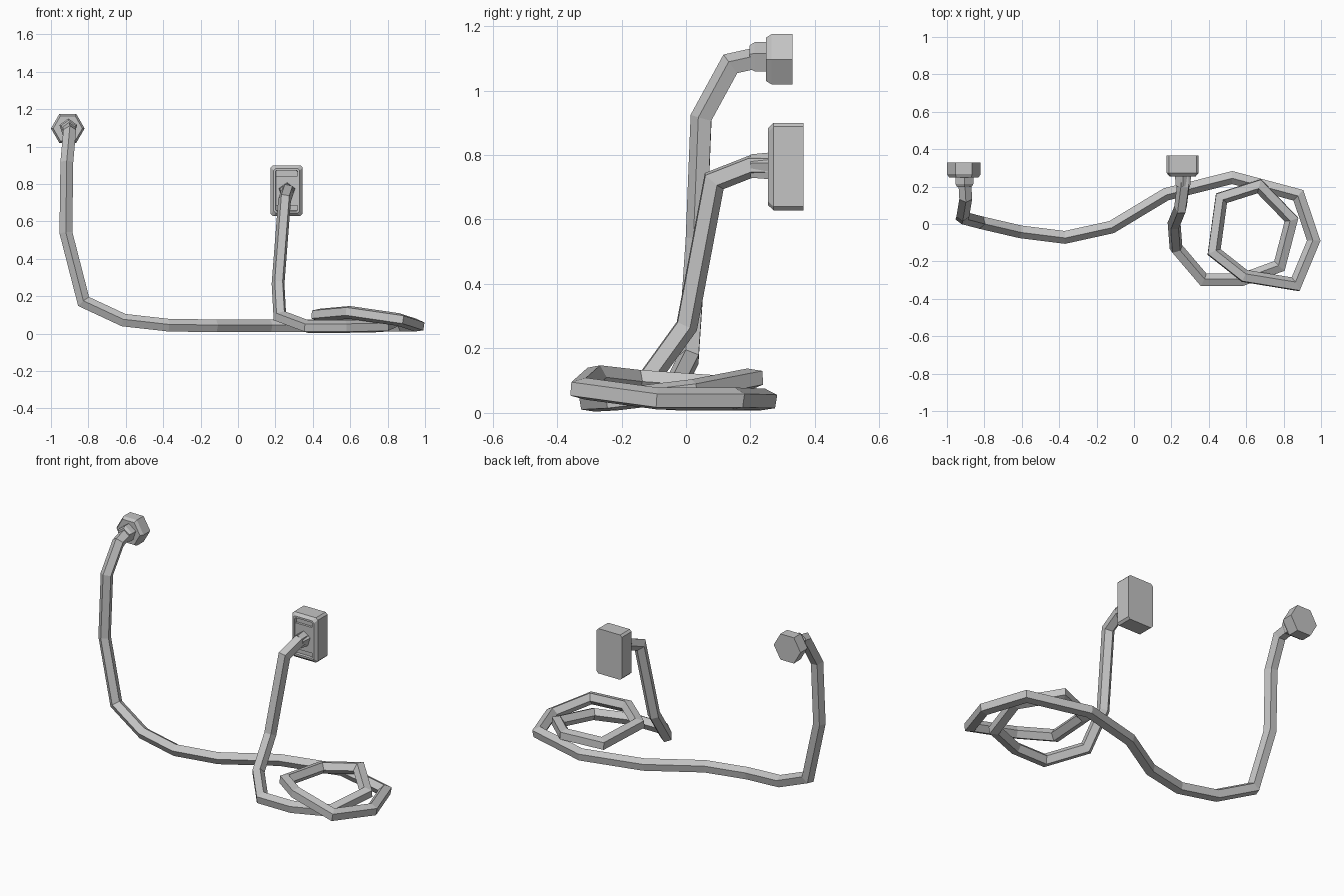
import bpy
import bmesh
from math import sin, cos, tau
from mathutils import Vector

if "Cube" in bpy.data.objects:
    bpy.data.objects.remove(bpy.data.objects["Cube"])

grey = bpy.data.materials.new("cable_grey")
grey.use_nodes = True
grey.diffuse_color = (0.55, 0.55, 0.55, 1)
grey.node_tree.nodes["Principled BSDF"].inputs["Base Color"].default_value = grey.diffuse_color


def finish(bm, name):
    bmesh.ops.recalc_face_normals(bm, faces=bm.faces)
    mesh = bpy.data.meshes.new(name)
    bm.to_mesh(mesh)
    bm.free()
    mesh.materials.append(grey)
    obj = bpy.data.objects.new(name, mesh)
    bpy.context.collection.objects.link(obj)
    return obj


def skin(bm, rings):
    """Bridge matching vertex rings and cap both ends."""
    rings = [[bm.verts.new(p) for p in ring] for ring in rings]
    n = len(rings[0])
    for a, b in zip(rings, rings[1:]):
        for i in range(n):
            j = (i + 1) % n
            bm.faces.new((a[i], a[j], b[j], b[i]))
    bm.faces.new(rings[0])
    bm.faces.new(rings[-1])


def sweep(name, path, radius, sides=5):
    """Tube along a path, with mitred corners and a twist-free frame."""
    pts = [Vector(p) for p in path]
    dirs = [(b - a).normalized() for a, b in zip(pts, pts[1:])]
    up = Vector((0, 0, 1))
    up = (up - dirs[0] * up.dot(dirs[0])).normalized()
    rings = []
    for k, p in enumerate(pts):
        before, after = dirs[max(k - 1, 0)], dirs[min(k, len(dirs) - 1)]
        normal = (before + after).normalized()
        side = before.cross(up)
        ring = []
        for i in range(sides):
            a = tau * i / sides
            offset = (up * cos(a) + side * sin(a)) * radius
            offset -= before * (offset.dot(normal) / before.dot(normal))
            ring.append(p + offset)
        rings.append(ring)
        up = before.rotation_difference(after) @ up
    bm = bmesh.new()
    skin(bm, rings)
    return finish(bm, name)


def lathe_y(name, x, z, profile, sides, turn):
    """Prism along y from (y, radius) pairs."""
    bm = bmesh.new()
    skin(bm, [[(x + r * cos(tau * i / sides + turn), y, z + r * sin(tau * i / sides + turn))
               for i in range(sides)] for y, r in profile])
    return finish(bm, name)


# Cable: from the round plug, down and along the ground, twice round, up to the box plug
sweep("cable", [
    (-.905, .23, 1.10), (-.90, .14, 1.08), (-.915, .05, .915), (-.92, .035, .54),
    (-.825, .01, .17), (-.61, -.04, .07), (-.37, -.07, .043), (-.12, -.015, .04),
    (.17, .16, .04), (.525, .25, .04), (.88, .155, .043), (.963, -.09, .043),
    (.865, -.325, .075), (.59, -.28, .115), (.425, -.15, .10), (.465, .14, .08),
    (.67, .205, .105), (.845, .025, .07), (.78, -.225, .04), (.575, -.30, .036),
    (.37, -.30, .036), (.225, -.13, .09), (.215, .0, .27), (.25, .085, .72),
    (.265, .20, .765), (.265, .27, .765)], .036)

# Hexagonal plug and the two cable collars
lathe_y("hex_plug", -.91, 1.097, [(.248, .078), (.266, .09), (.33, .09)], 6, 0)
lathe_y("hex_plug_collar", -.907, 1.10, [(.197, .04), (.213, .05), (.255, .05)], 5, tau / 4)
lathe_y("box_plug_collar", .262, .762, [(.20, .04), (.262, .046)], 5, tau / 4)

# Box plug: chamfered front, framed recess
cx, cz = .26, .764


def octagon(y, w, h, c):
    return [(cx + sx * w - sx * dx, y, cz + sz * h - sz * dz)
            for sx, sz, dx, dz in ((1, 1, 0, c), (1, 1, c, 0), (-1, 1, c, 0), (-1, 1, 0, c),
                                   (-1, -1, 0, c), (-1, -1, c, 0), (1, -1, c, 0), (1, -1, 0, c))]


bm = bmesh.new()
skin(bm, [octagon(.255, .07, .12, .012), octagon(.272, .085, .136, .012),
          octagon(.365, .085, .136, .012)])
front = min(bm.faces, key=lambda f: f.calc_center_median().y)
bmesh.ops.recalc_face_normals(bm, faces=bm.faces)
bmesh.ops.inset_region(bm, faces=[front], thickness=.012)
bmesh.ops.inset_region(bm, faces=[front], thickness=.002, depth=-.016)
finish(bm, "box_plug")

# Raised panel leaving a slot above and below
bm = bmesh.new()
skin(bm, [[(cx + sx * .058, y, cz + sz * .078) for sx, sz in ((1, 1), (-1, 1), (-1, -1), (1, -1))]
          for y in (.257, .28)])
finish(bm, "box_plug_panel")
